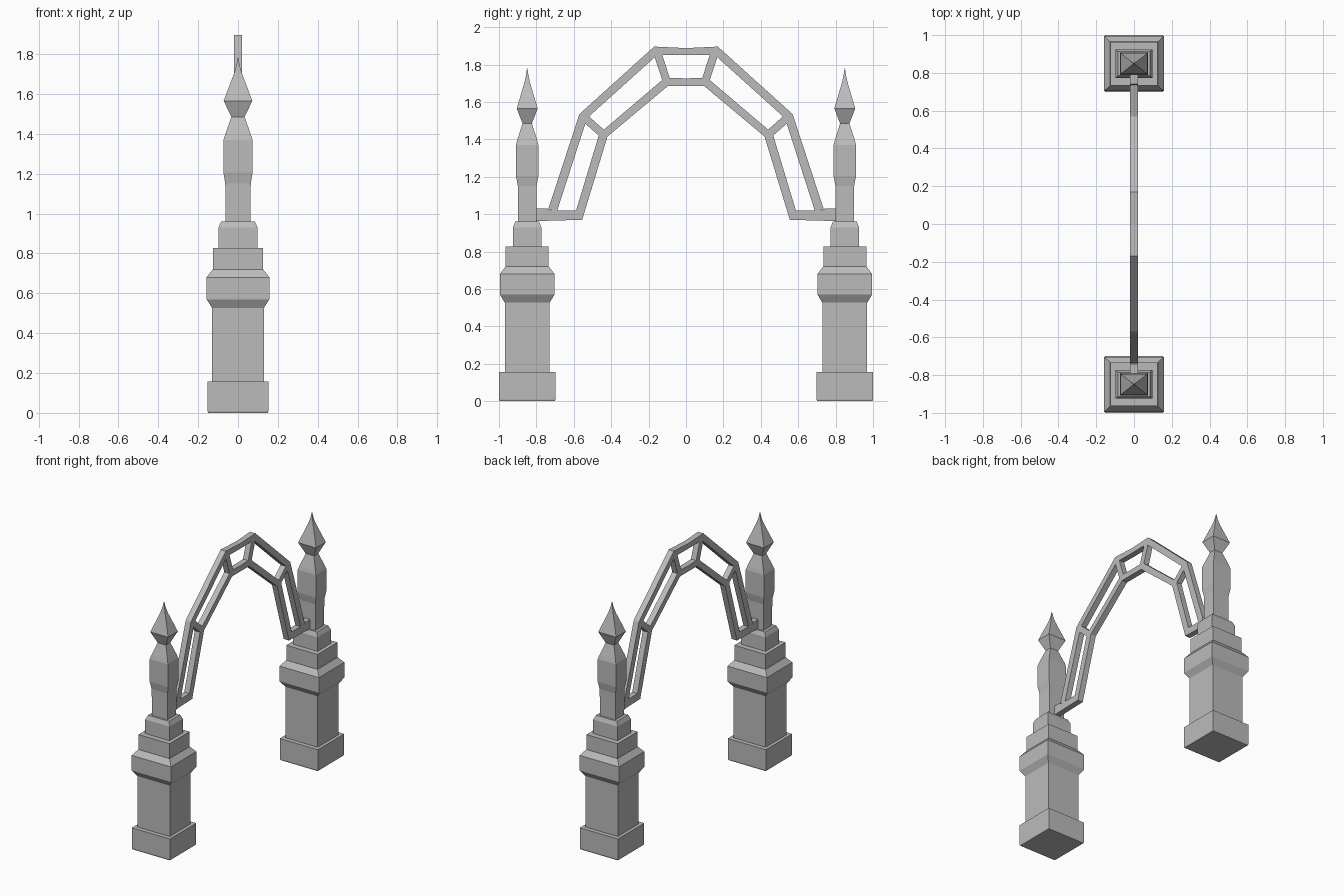
import bpy, bmesh
from mathutils import Vector

if "Cube" in bpy.data.objects:
    bpy.data.objects.remove(bpy.data.objects["Cube"])

stone = bpy.data.materials.new("grey_stone")
stone.diffuse_color = (0.5, 0.5, 0.5, 1)
stone.use_nodes = True
stone.node_tree.nodes["Principled BSDF"].inputs["Base Color"].default_value = stone.diffuse_color

PILLAR_Y = 0.849
HALF_X = 0.021  # half thickness of the arch bars


def finish(bm, name):
    bmesh.ops.recalc_face_normals(bm, faces=bm.faces)
    me = bpy.data.meshes.new(name)
    bm.to_mesh(me)
    bm.free()
    me.materials.append(stone)
    ob = bpy.data.objects.new(name, me)
    bpy.context.collection.objects.link(ob)
    return ob


def square_stack(name, side, rings):
    """Loft rectangular rings (z, half width x, half width y)."""
    bm = bmesh.new()
    loops = []
    for z, hx, hy in rings:
        loops.append([bm.verts.new((sx * hx, side * PILLAR_Y + sy * hy, z))
                      for sx, sy in ((-1, -1), (1, -1), (1, 1), (-1, 1))])
    for a, b in zip(loops, loops[1:]):
        for i in range(4):
            j = (i + 1) % 4
            bm.faces.new((a[i], a[j], b[j], b[i]))
    bm.faces.new(loops[0])
    bm.faces.new(loops[-1])
    finish(bm, name)


def extrude_quads(name, quads):
    """Turn (y, z) polygons into plates of the arch thickness."""
    bm = bmesh.new()
    for pts in quads:
        front = [bm.verts.new((HALF_X, y, z)) for y, z in pts]
        back = [bm.verts.new((-HALF_X, y, z)) for y, z in pts]
        bm.faces.new(front)
        bm.faces.new(back[::-1])
        for i in range(len(pts)):
            j = (i + 1) % len(pts)
            bm.faces.new((front[i], back[i], back[j], front[j]))
    finish(bm, name)


def rail(name, upper, lower):
    """Mitred bar running over the whole arch, given its right half."""
    up = [(-y, z) for y, z in upper[:0:-1]] + upper
    lo = [(-y, z) for y, z in lower[:0:-1]] + lower
    bm = bmesh.new()
    rows = [[bm.verts.new((x, y, z)) for x, (y, z) in
             ((HALF_X, u), (-HALF_X, u), (-HALF_X, l), (HALF_X, l))]
            for u, l in zip(up, lo)]
    for a, b in zip(rows, rows[1:]):
        for i in range(4):
            j = (i + 1) % 4
            bm.faces.new((a[i], a[j], b[j], b[i]))
    bm.faces.new(rows[0])
    bm.faces.new(rows[-1])
    finish(bm, name)


def strut(name, side, a, b, width=0.042):
    a, b = Vector(a), Vector(b)
    d = (b - a).normalized() * width / 2
    n = Vector((-d.y, d.x))
    extrude_quads(name, [[(side * p.x, p.y) for p in (a + n, b + n, b - n, a - n)]])


for side, tag in ((-1, "front"), (1, "back")):
    # Pillar, from the ground up
    square_stack(tag + "_plinth", side,
                 [(0, 0.150, 0.148), (0.01, 0.153, 0.151), (0.157, 0.153, 0.151)])
    square_stack(tag + "_shaft", side, [(0.157, 0.13, 0.12), (0.53, 0.13, 0.12)])
    square_stack(tag + "_collar", side,
                 [(0.527, 0.13, 0.12), (0.57, 0.158, 0.146), (0.68, 0.158, 0.146),
                  (0.72, 0.126, 0.116)])
    square_stack(tag + "_upper_block", side, [(0.72, 0.125, 0.115), (0.828, 0.125, 0.115)])
    square_stack(tag + "_cap_block", side,
                 [(0.828, 0.098, 0.076), (0.93, 0.098, 0.076), (0.96, 0.084, 0.064)])
    square_stack(tag + "_post", side,
                 [(0.96, 0.063, 0.05), (1.15, 0.064, 0.05), (1.205, 0.073, 0.06),
                  (1.37, 0.073, 0.06), (1.40, 0.063, 0.052), (1.485, 0.033, 0.025)])
    square_stack(tag + "_finial", side,
                 [(1.485, 0.033, 0.025), (1.565, 0.072, 0.056), (1.70, 0.021, 0.016),
                  (1.74, 0.009, 0.007), (1.782, 0.001, 0.001)])
    # Foot bar joining both rails to the pillar, and the cross struts
    extrude_quads(tag + "_arch_foot", [[(side * y, z) for y, z in
                  ((0.555, 0.97), (0.588, 1.02), (0.735, 1.02), (0.74, 1.03),
                   (0.80, 1.03), (0.80, 0.963))]])
    strut(tag + "_upper_strut", side, (0.155, 1.87), (0.103, 1.71))
    strut(tag + "_lower_strut", side, (0.55, 1.522), (0.44, 1.425))

# Faceted arch rails
rail("outer_rail",
     [(0, 1.888), (0.17, 1.896), (0.57, 1.535), (0.737, 1.025)],
     [(0, 1.85), (0.153, 1.852), (0.529, 1.513), (0.69, 1.015)])
rail("inner_rail",
     [(0, 1.726), (0.112, 1.73), (0.463, 1.432), (0.592, 1.005)],
     [(0, 1.685), (0.097, 1.685), (0.42, 1.415), (0.555, 0.97)])
